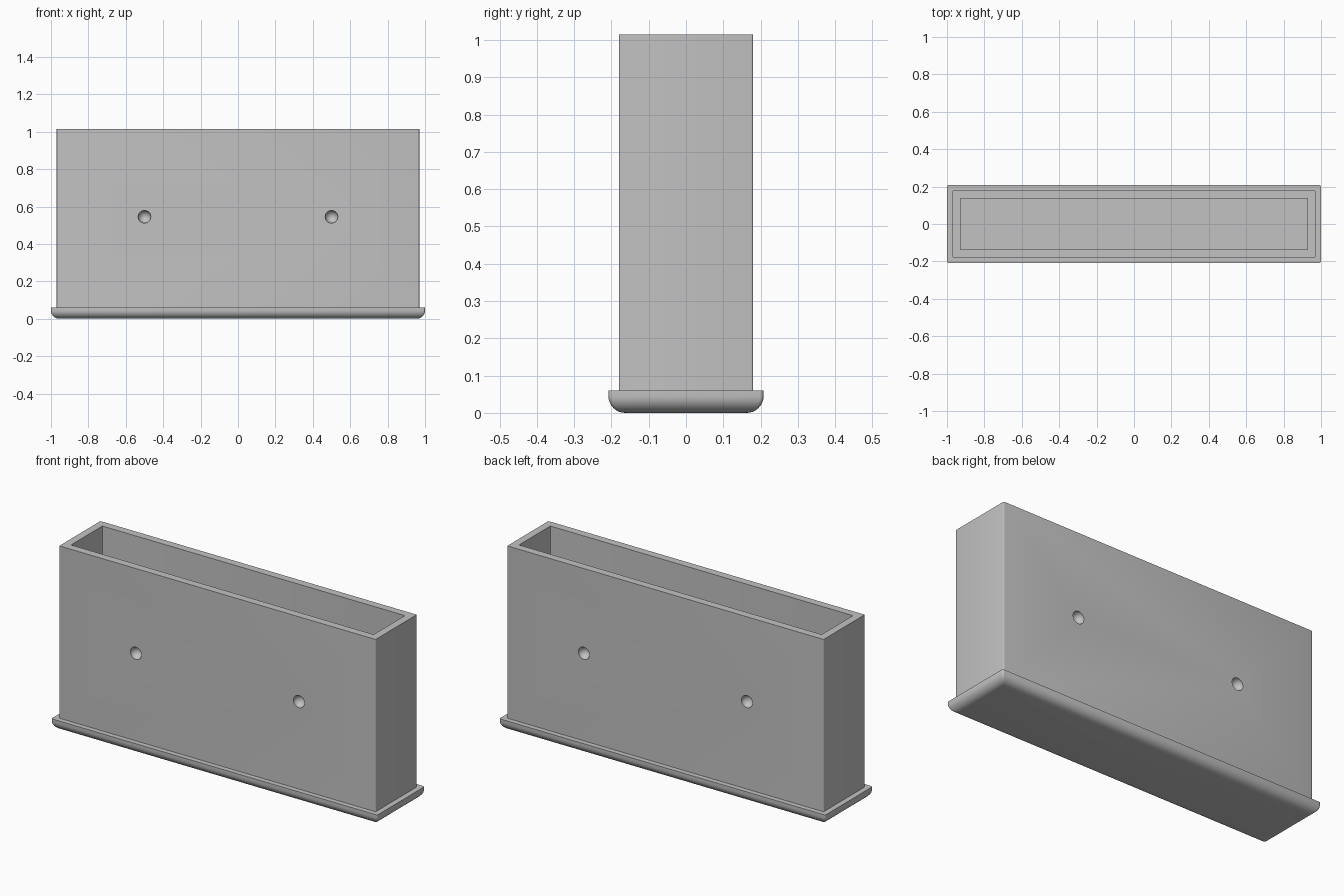
import bpy, bmesh, math
from mathutils import Vector

if "Cube" in bpy.data.objects:
    bpy.data.objects.remove(bpy.data.objects["Cube"], do_unlink=True)

grey = bpy.data.materials.new("light grey")
grey.use_nodes = True
grey.diffuse_color = (0.54, 0.54, 0.54, 1)
grey.node_tree.nodes["Principled BSDF"].inputs["Base Color"].default_value = grey.diffuse_color


def rounded_loop(bm, hx, hy, z, r, steps=4):
    """Ring of vertices around a rectangle with rounded corners."""
    ring = []
    for i, (sx, sy) in enumerate([(1, 1), (-1, 1), (-1, -1), (1, -1)]):
        for s in range(steps + 1):
            a = math.pi / 2 * (i + s / steps)
            ring.append(bm.verts.new((sx * (hx - r) + r * math.cos(a),
                                      sy * (hy - r) + r * math.sin(a), z)))
    return ring


def loft(name, sections):
    """Closed solid through (half width, half depth, height, corner radius) sections."""
    bm = bmesh.new()
    rings = [rounded_loop(bm, *s) for s in sections]
    n = len(rings[0])
    for low, high in zip(rings, rings[1:]):
        for i in range(n):
            j = (i + 1) % n
            bm.faces.new((low[i], low[j], high[j], high[i]))
    bm.faces.new(rings[0][::-1])
    bm.faces.new(rings[-1])
    bmesh.ops.recalc_face_normals(bm, faces=bm.faces)
    mesh = bpy.data.meshes.new(name)
    bm.to_mesh(mesh)
    bm.free()
    mesh.materials.append(grey)
    obj = bpy.data.objects.new(name, mesh)
    bpy.context.collection.objects.link(obj)
    return obj


def smooth(obj):
    bpy.ops.object.select_all(action='DESELECT')
    obj.select_set(True)
    bpy.context.view_layer.objects.active = obj
    bpy.ops.object.shade_smooth_by_angle(angle=math.radians(35))


HX, HY, TOP = 0.97, 0.18, 1.015
LIP, ROUND = 0.06, 0.045

# Base plate with a rounded underside
sections = []
for k in range(9):
    a = math.pi / 2 * k / 8
    inset = ROUND * (1 - math.sin(a))
    sections.append((1 - inset, 0.208 - inset, ROUND * (1 - math.cos(a)), 0.01))
sections.append((1, 0.208, LIP, 0.01))
base = loft("base_plate", sections)

# Box body, hollowed down to the floor: outside, rim, inner wall, floor
body = loft("box_body", [(HX, HY, LIP - 0.01, 0.005), (HX, HY, TOP, 0.005),
                         (0.928, 0.137, TOP, 0.002), (0.928, 0.137, LIP, 0.002)])

# Round dimples on front and back
bm = bmesh.new()
for x in (-0.5, 0.5):
    for y in (-HY, HY):
        made = bmesh.ops.create_uvsphere(bm, u_segments=32, v_segments=16, radius=0.034)
        bmesh.ops.translate(bm, verts=made["verts"], vec=Vector((x, y, 0.545)))
for f in bm.faces:
    f.smooth = True
mesh = bpy.data.meshes.new("dimple_cutter")
bm.to_mesh(mesh)
bm.free()
mesh.materials.append(grey)
cutter = bpy.data.objects.new("dimple_cutter", mesh)
bpy.context.collection.objects.link(cutter)
cutter.hide_render = True
cutter.display_type = 'WIRE'

cut = body.modifiers.new("dimples", 'BOOLEAN')
cut.operation = 'DIFFERENCE'
cut.solver = 'EXACT'
cut.object = cutter

# Apply the cut and remove the helper
bpy.context.view_layer.objects.active = body
body.select_set(True)
bpy.ops.object.modifier_apply(modifier=cut.name)
bpy.data.objects.remove(cutter, do_unlink=True)

for part in (base, body):
    smooth(part)
